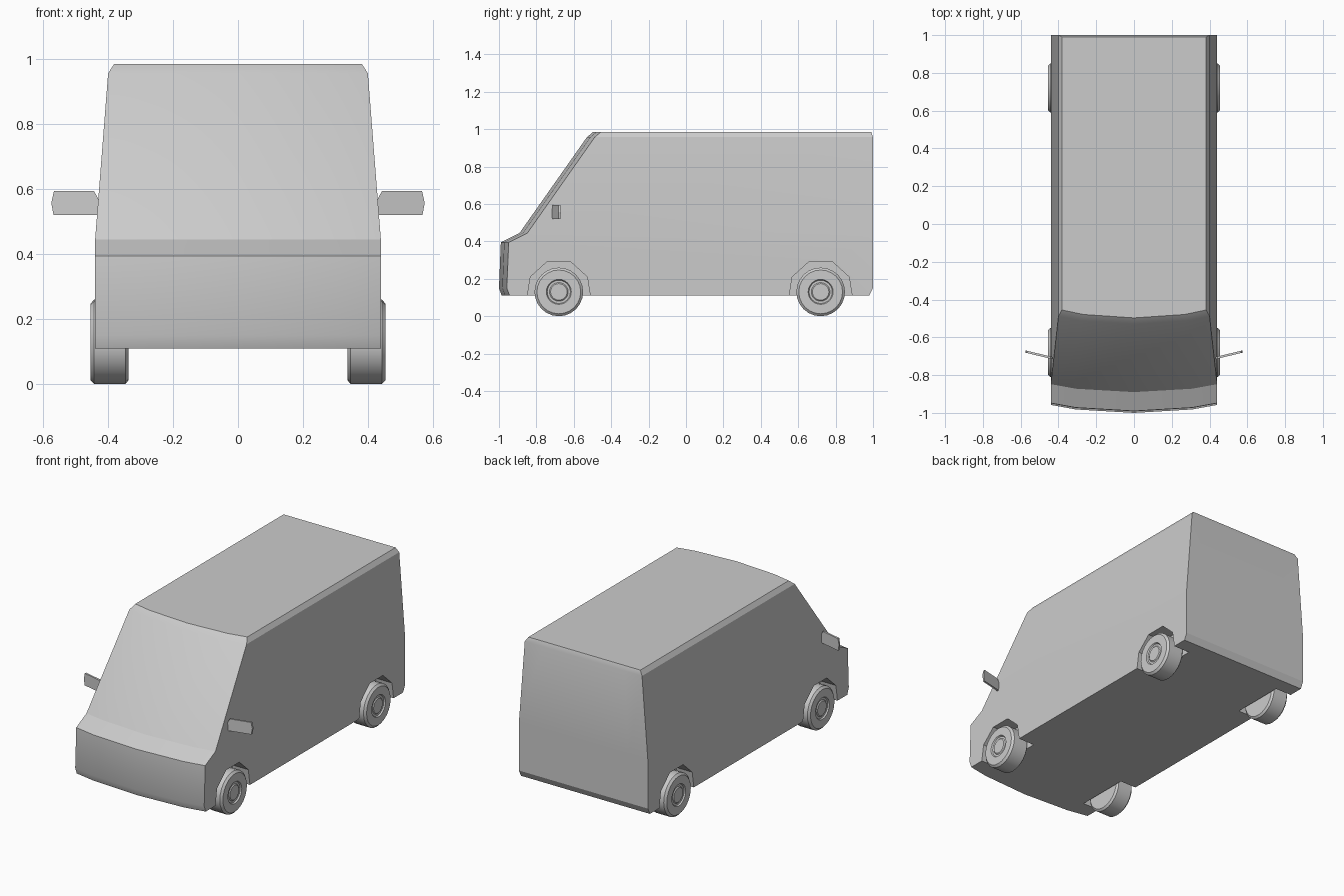
import bpy, bmesh
from math import sin, cos, tau, radians

if "Cube" in bpy.data.objects:
    bpy.data.objects.remove(bpy.data.objects["Cube"])


def make(name, verts, faces, smooth=True):
    me = bpy.data.meshes.new(name)
    me.from_pydata(verts, [], faces)
    bm = bmesh.new()
    bm.from_mesh(me)
    bmesh.ops.recalc_face_normals(bm, faces=bm.faces)
    bm.to_mesh(me)
    bm.free()
    ob = bpy.data.objects.new(name, me)
    bpy.context.collection.objects.link(ob)
    if smooth:
        bpy.ops.object.select_all(action='DESELECT')
        bpy.context.view_layer.objects.active = ob
        ob.select_set(True)
        bpy.ops.object.shade_smooth_by_angle(angle=radians(25))
    return ob


def loft(name, a, b, smooth=False):
    """Closed prism between two matching loops."""
    n = len(a)
    faces = [(i, (i + 1) % n, n + (i + 1) % n, n + i) for i in range(n)]
    faces += [tuple(range(n)), tuple(range(n, 2 * n))]
    return make(name, a + b, faces, smooth)


# Van body: side profile (y, z, half width), lofted across x with a bowed nose
profile = [(-0.985, 0.11, 0.44), (-1.0, 0.15, 0.44), (-0.99, 0.395, 0.44),
           (-0.89, 0.445, 0.44), (-0.53, 0.957, 0.40), (-0.497, 0.985, 0.382),
           (0.99, 0.985, 0.382), (1.0, 0.957, 0.40), (1.0, 0.445, 0.44),
           (1.0, 0.15, 0.44), (0.98, 0.11, 0.44)]
columns = [(-1, 0.042), (-0.7, 0.018), (0, 0), (0.7, 0.018), (1, 0.042)]
n = len(profile)
verts = [(u * w, y + (bow if y < 0 else 0), z)
         for u, bow in columns for y, z, w in profile]
faces = [(c * n + i, c * n + (i + 1) % n, (c + 1) * n + (i + 1) % n, (c + 1) * n + i)
         for c in range(4) for i in range(n)]
for base in (0, 4 * n):
    for cap in ((4, 5, 6, 7), (3, 4, 7, 8), (0, 1, 2, 3, 8, 9, 10)):
        faces.append(tuple(base + i for i in cap))
body = make("van_body", verts, faces)

# Wheel arch cutters and wheels
arch = [(-0.168, 0.05), (-0.168, 0.11), (-0.152, 0.21), (-0.064, 0.29),
        (0.064, 0.29), (0.152, 0.21), (0.168, 0.11), (0.168, 0.05)]
tyre = [(0.337, 0.118), (0.347, 0.13), (0.443, 0.13), (0.455, 0.117),
        (0.455, 0.067), (0.447, 0.062), (0.447, 0.05), (0.452, 0.044)]
SIDES = 24
for end, yc in (("front", -0.68), ("rear", 0.72)):
    for side, s in (("left", 1), ("right", -1)):
        cutter = loft(f"{end}_{side}_arch_cutter",
                      [(s * 0.33, yc + y, z) for y, z in arch],
                      [(s * 0.6, yc + y, z) for y, z in arch])
        cutter.hide_render = True
        cutter.hide_viewport = True
        mod = body.modifiers.new("arch", 'BOOLEAN')
        mod.operation = 'DIFFERENCE'
        mod.solver = 'EXACT'
        mod.object = cutter

        wv = [(s * x, yc + r * cos(tau * k / SIDES), 0.13 + r * sin(tau * k / SIDES))
              for x, r in tyre for k in range(SIDES)]
        wf = [(j * SIDES + k, j * SIDES + (k + 1) % SIDES,
               (j + 1) * SIDES + (k + 1) % SIDES, (j + 1) * SIDES + k)
              for j in range(len(tyre) - 1) for k in range(SIDES)]
        last = (len(tyre) - 1) * SIDES
        wf += [tuple(range(SIDES)), tuple(range(last, last + SIDES))]
        make(f"{end}_{side}_wheel", wv, wf)

# Door mirrors: thin angled plates
plate = [(0.425, 0.56), (0.443, 0.594), (0.567, 0.594), (0.575, 0.558),
         (0.568, 0.52), (0.432, 0.52)]
for side, s in (("left", 1), ("right", -1)):
    loops = [[(s * x, y0 + (x - 0.43) * 0.24, z) for x, z in plate]
             for y0 in (-0.716, -0.704)]
    loft(f"{side}_mirror", *loops)
